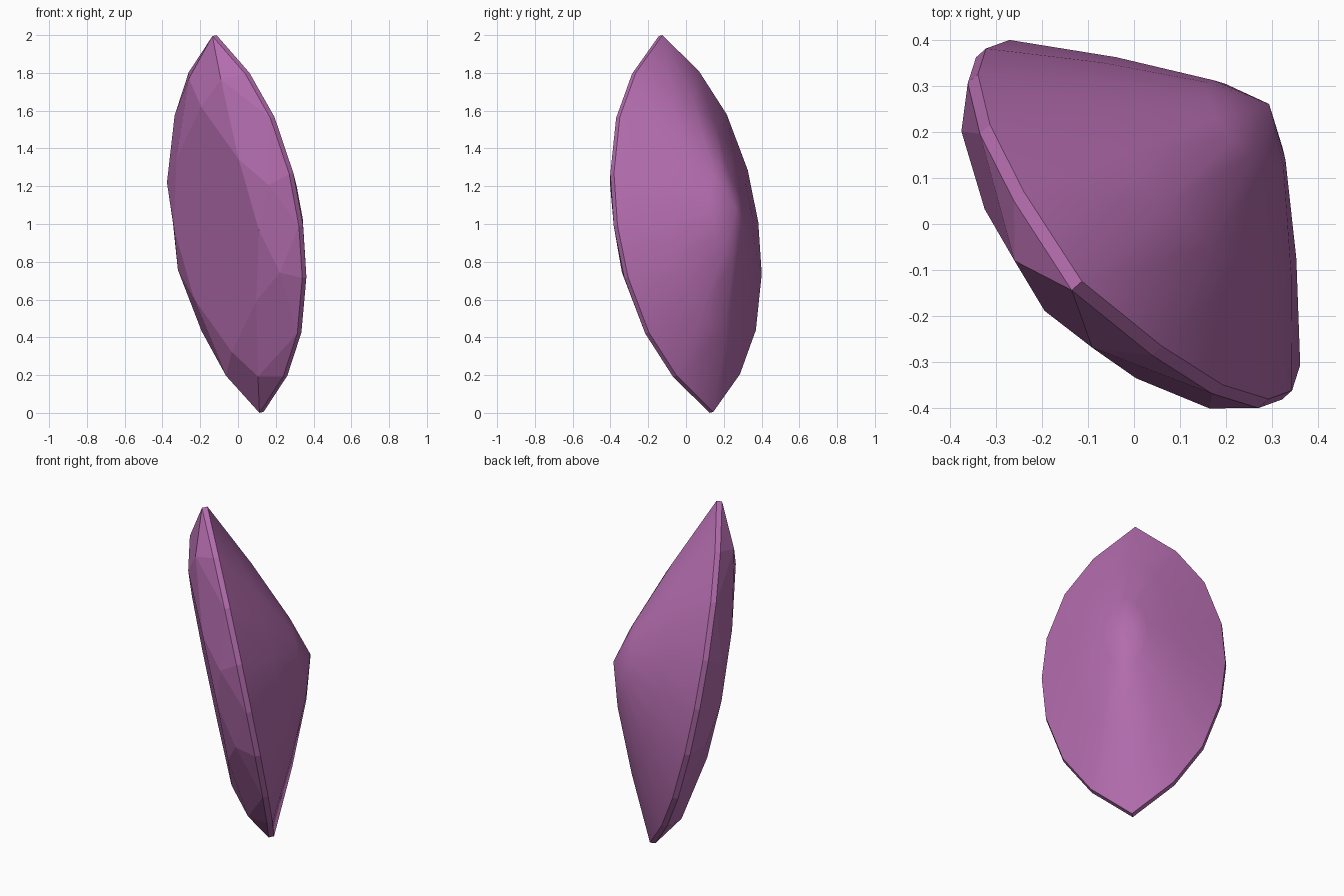
import bpy, bmesh
from mathutils import Vector

if "Cube" in bpy.data.objects:
    bpy.data.objects.remove(bpy.data.objects["Cube"])

# Gem axes: L along the length, W across, N towards the pavilion point
L = Vector((-0.25, -0.27, 2.0)).normalized()
N = L.cross(Vector((0.34, -0.38, -0.009))).normalized()
W = N.cross(L)
CENTRE = Vector((0, 0, 1))

bm = bmesh.new()


def vert(u, w, d):
    return bm.verts.new(CENTRE + L * u + W * w + N * d)


def around(quarter):
    """Mirror a quarter outline (u, w >= 0) into a full closed loop."""
    half = quarter + [(-u, w) for u, w in reversed(quarter) if u > 0]
    return half + [(u, -w) for u, w in reversed(half) if w > 0]


def ring(points, d, s=1.0):
    return [vert(u * s, w * s, d) for u, w in points]


def face(*vs, smooth=False):
    bm.faces.new(vs).smooth = smooth


outline = around([(1.014, 0), (0.815, 0.225), (0.58, 0.38), (0.28, 0.475), (0, 0.5)])
table = ring(around([(0.66, 0), (0.38, 0.247), (0, 0.338)]), -0.155)
star = ring(around([(0.80, 0.127), (0.235, 0.405)]), -0.105)
upper = ring(outline, -0.015)

# Crown: table, star facets, kites and paired girdle facets
face(*table)
for i in range(8):
    face(table[i], star[i], table[(i + 1) % 8])
    face(table[i], star[i - 1], upper[2 * i], star[i])
    face(star[i], upper[2 * i], upper[2 * i + 1])
    face(star[i], upper[2 * i + 1], upper[(2 * i + 2) % 16])

# Girdle band, then the smooth pavilion rings
rings = [upper, ring(outline, 0.015), ring(outline, 0.185, 0.62), ring(outline, 0.332, 0.245)]
for k in range(3):
    a, b = rings[k], rings[k + 1]
    for i in range(16):
        j = (i + 1) % 16
        face(a[i], a[j], b[j], b[i], smooth=k > 0)

# Pavilion point
apex = vert(0.01, 0, 0.402)
for i in range(16):
    face(rings[3][i], rings[3][(i + 1) % 16], apex, smooth=True)

bmesh.ops.recalc_face_normals(bm, faces=bm.faces)
mesh = bpy.data.meshes.new("gem")
bm.to_mesh(mesh)
bm.free()
gem = bpy.data.objects.new("marquise_gem", mesh)
bpy.context.collection.objects.link(gem)

mat = bpy.data.materials.new("gem_purple")
mat.diffuse_color = (0.45, 0.15, 0.42, 1)
mat.use_nodes = True
mat.node_tree.nodes["Principled BSDF"].inputs["Base Color"].default_value = mat.diffuse_color
mesh.materials.append(mat)
